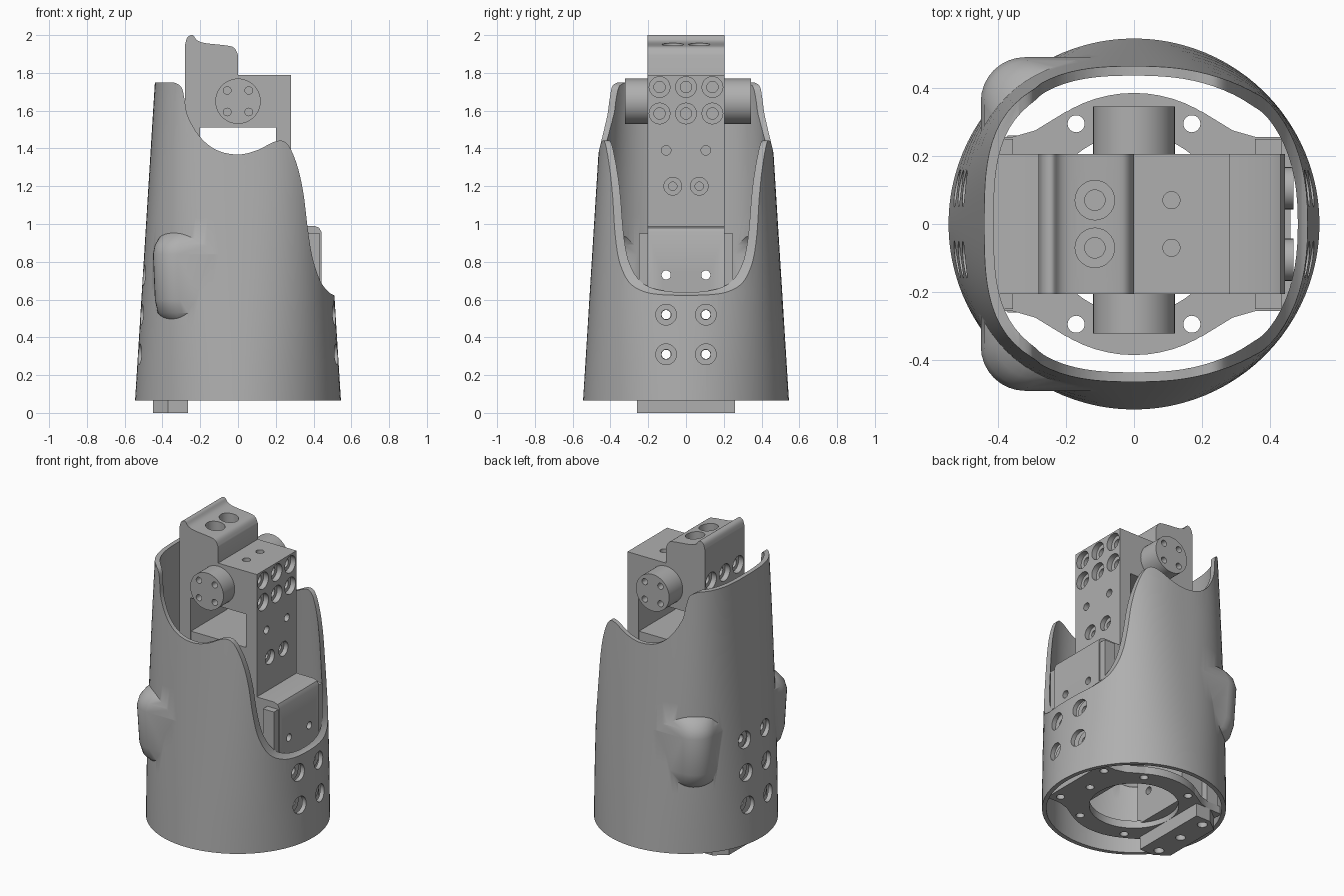
import bpy, bmesh, math
from mathutils import Vector, Matrix

if "Cube" in bpy.data.objects:
    bpy.data.objects.remove(bpy.data.objects["Cube"], do_unlink=True)

grey = bpy.data.materials.new("plain grey")
grey.use_nodes = True
grey.diffuse_color = (0.43, 0.43, 0.43, 1)
grey.node_tree.nodes["Principled BSDF"].inputs["Base Color"].default_value = (0.43, 0.43, 0.43, 1)

TURN = {"X": Matrix.Rotation(math.pi / 2, 4, "Y"),
        "Y": Matrix.Rotation(-math.pi / 2, 4, "X"), "Z": Matrix()}


def finish(name, bm):
    bmesh.ops.recalc_face_normals(bm, faces=bm.faces)
    mesh = bpy.data.meshes.new(name)
    bm.to_mesh(mesh)
    bm.free()
    mesh.materials.append(grey)
    ob = bpy.data.objects.new(name, mesh)
    bpy.context.collection.objects.link(ob)
    return ob


def loft(name, rings):
    """Closed solid through a stack of equal rings of points."""
    bm = bmesh.new()
    rows = [[bm.verts.new(p) for p in ring] for ring in rings]
    n = len(rows[0])
    for a, b in zip(rows, rows[1:]):
        for i in range(n):
            j = (i + 1) % n
            bm.faces.new((a[i], a[j], b[j], b[i]))
    bm.faces.new(rows[0])
    bm.faces.new(rows[-1])
    return finish(name, bm)


def prism_y(name, pts, half):
    return loft(name, [[(x, y, z) for x, z in pts] for y in (-half, half)])


def prism_z(name, pts, lo, hi):
    return loft(name, [[(x, y, z) for x, y in pts] for z in (lo, hi)])


def box(name, lo, hi):
    return prism_z(name, [(lo[0], lo[1]), (hi[0], lo[1]), (hi[0], hi[1]), (lo[0], hi[1])], lo[2], hi[2])


def rods(name, centres, axis, radius, length, segs=28):
    """Equal cylinders at several centres, in one object."""
    bm = bmesh.new()
    for c in centres:
        bmesh.ops.create_cone(bm, cap_ends=True, segments=segs, radius1=radius, radius2=radius,
                              depth=length, matrix=Matrix.Translation(c) @ TURN[axis])
    return finish(name, bm)


def combine(ob, tool, op="DIFFERENCE", keep=False):
    mod = ob.modifiers.new("cut", "BOOLEAN")
    mod.object, mod.operation, mod.solver = tool, op, "EXACT"
    bpy.context.view_layer.objects.active = ob
    bpy.ops.object.modifier_apply(modifier=mod.name)
    if not keep:
        bpy.data.objects.remove(tool, do_unlink=True)


def smooth(ob, angle=35):
    bpy.ops.object.select_all(action="DESELECT")
    ob.select_set(True)
    bpy.context.view_layer.objects.active = ob
    bpy.ops.object.shade_smooth_by_angle(angle=math.radians(angle))


def curve(pts, steps=6):
    """Smooth path through the points."""
    p = [Vector(q) for q in [pts[0]] + pts + [pts[-1]]]
    out = []
    for a, b, c, d in zip(p, p[1:], p[2:], p[3:]):
        for i in range(steps):
            t = i / steps
            out.append(0.5 * (2 * b + (c - a) * t + (2 * a - 5 * b + 4 * c - d) * t * t
                              + (3 * b - a - 3 * c + d) * t ** 3))
    return [tuple(v) for v in out] + [pts[-1]]


def sleeve(name, lo, hi, inset, levels=10, segs=96):
    """Tapered solid, round at the foot and squarer towards the top."""
    rings = []
    for k in range(levels + 1):
        z = lo + (hi - lo) * k / levels
        t = (z - 0.065) / 1.685
        radius, power = 0.545 - 0.105 * t - inset, 2 + 1.1 * max(t, 0)
        ring = []
        for i in range(segs):
            c, s = math.cos(2 * math.pi * i / segs), math.sin(2 * math.pi * i / segs)
            r = radius / (abs(c) ** power + abs(s) ** power) ** (1 / power)
            ring.append((r * c, r * s, z))
        rings.append(ring)
    return loft(name, rings)


def bulge(side, inset):
    """Rounded corner swelling on the shell wall."""
    rings = []
    for z, o in ((0.46, 0.11), (0.485, 0.06), (0.53, 0.025), (0.6, 0.01), (0.84, 0),
                 (0.89, 0.01), (0.93, 0.035), (0.99, 0.1)):
        o += inset
        cx, cy, r = 0.45 - o, 0.49 - o, 0.13
        ring = [(-0.05, 0.2), (-cx, 0.2)]
        for i in range(9):
            a = i / 8 * math.pi / 2
            ring.append((-cx + r - r * math.cos(a), cy - r + r * math.sin(a)))
        ring.append((-0.05, cy))
        rings.append([(x, y * side, z) for x, y in ring])
    return loft("bulge", rings)


# Tapered outer shell with corner swellings, hollowed
WALL = 0.028
shell = sleeve("outer_shell", 0.065, 2.0, 0)
for s in (1, -1):
    combine(shell, bulge(s, 0), "UNION")
combine(shell, sleeve("hollow", 0.0, 2.1, WALL))
for s in (1, -1):
    combine(shell, bulge(s, WALL))

# Sculpted rim, cut straight through from front to back
rim = curve([(-0.34, 1.75), (-0.3, 1.725), (-0.283, 1.66), (-0.265, 1.57), (-0.2, 1.46),
             (-0.11, 1.39), (0, 1.368), (0.1, 1.39), (0.2, 1.438), (0.26, 1.425), (0.31, 1.32),
             (0.345, 1.17), (0.37, 0.97), (0.395, 0.82), (0.435, 0.7), (0.48, 0.64), (0.515, 0.62)])
combine(shell, prism_y("rim_cutter", [(-1, 1.75)] + rim + [(1, 0.62), (1, 2.5), (-1, 2.5)], 1))

# Screw holes and bosses on both sides of the shell
SCREW_Y, ROWS = 0.105, (0.31, 0.52, 0.73)
for s, rows in ((1, ROWS[:2]), (-1, ROWS)):
    spots = [(s * 0.52, y, z) for z in rows for y in (-SCREW_Y, SCREW_Y)]
    combine(shell, rods("bores", spots, "X", 0.055, 0.25))
    spots = [(s * 0.454, y, z) for _, y, z in spots]
    boss = rods("shell_bosses", spots, "X", 0.062, 0.028)
    combine(boss, rods("holes", spots, "X", 0.026, 0.3))
    smooth(boss)
smooth(shell)

# Base plate: ring with side wings and screw holes
plate = rods("base_plate", [(0, 0, 0.11)], "Z", 0.385, 0.05, 64)
wings = [(0.46, 0.255), (0.36, 0.255), (0.29, 0.275), (0.2, 0.33)]
outline = wings + [(-x, y) for x, y in reversed(wings)]
outline += [(-x, -y) for x, y in outline]
combine(plate, prism_z("wings", outline, 0.085, 0.135), "UNION")
combine(plate, rods("bore", [(0, 0, 0.11)], "Z", 0.265, 0.3, 64))
holes = [(0.34 * math.cos(k * math.pi / 3), 0.34 * math.sin(k * math.pi / 3), 0.1) for k in range(6)]
holes += [(0.4, 0.2, 0.1), (0.4, -0.2, 0.1)]
combine(plate, rods("holes", holes, "Z", 0.025, 0.1))
smooth(plate)

# Tab under the plate, with clipped outer corners
tab = prism_z("bottom_tab", [(-0.265, -0.26), (-0.265, 0.26), (-0.37, 0.26), (-0.45, 0.2),
                             (-0.45, -0.2), (-0.37, -0.26)], 0, 0.085)
combine(tab, rods("holes", [(-0.36, y, 0) for y in (-0.2, 0, 0.2)], "Z", 0.03, 0.12))
smooth(tab)

# Arched frame: rear upright with raised head, front upright with block
HALF = 0.205
head = curve([(-0.28, 1.95), (-0.268, 1.988), (-0.24, 2.0), (-0.215, 1.972), (-0.17, 1.957),
              (-0.06, 1.945), (-0.02, 1.932), (0, 1.895)], 4)
rear = prism_y("rear_upright", [(-0.28, 0.12)] + head + [(0, 1.51), (-0.2, 1.51), (-0.2, 0.12)], HALF)
front = prism_y("front_upright", [(0, 1.51), (0, 1.79), (0.28, 1.79), (0.28, 0.12),
                                  (0.2, 0.12), (0.2, 1.51)], HALF)
motor = box("motor_body", (-0.2, -0.2, 0.5), (0.2, 0.2, 1.29))

# Lower clamps and their ears on both sides
clamps = []
for s, side in ((1, "front"), (-1, "rear")):
    profile = [(0.28, 0.12), (0.28, 0.99), (0.405, 0.99), (0.43, 0.98), (0.443, 0.955), (0.443, 0.12)]
    clamps.append(prism_y(side + "_clamp", [(s * x, z) for x, z in profile], HALF))
    x0, x1 = sorted((s * 0.355, s * 0.435))
    for y in (-0.225, 0.225):
        box(side + "_ear", (x0, y - 0.025, 0.12), (x1, y + 0.025, 0.95))

# Long screw holes running through the whole inner assembly
inner_parts = [rear, front, motor] + clamps
through = rods("through", [(0, y, z) for z in ROWS for y in (-SCREW_Y, SCREW_Y)], "X", 0.024, 1.2)
for ob in inner_parts:
    combine(ob, through, keep=True)
bpy.data.objects.remove(through, do_unlink=True)

# Counterbored holes on the upright faces
for s, ob in ((1, front), (-1, rear)):
    x = s * 0.28
    big = [(x, y, z) for z in (1.585, 1.725) for y in (-0.14, 0, 0.14)]
    mid = [(x, y, 1.2) for y in (-0.07, 0.07)]
    small = [(x, y, 1.39) for y in (-SCREW_Y, SCREW_Y)]
    for spots, r, depth in ((big, 0.055, 0.07), (big, 0.03, 0.13), (mid, 0.047, 0.06),
                            (mid, 0.022, 0.11), (small, 0.025, 0.09)):
        combine(ob, rods("holes", spots, "X", r, depth))

# Holes in the top faces
combine(rear, rods("holes", [(-0.115, y, 1.95) for y in (-0.07, 0.07)], "Z", 0.058, 0.12))
combine(rear, rods("holes", [(-0.115, y, 1.9) for y in (-0.07, 0.07)], "Z", 0.03, 0.12))
combine(front, rods("holes", [(0.11, y, 1.79) for y in (-0.07, 0.07)], "Z", 0.025, 0.08))
for ob in inner_parts:
    smooth(ob)

# Pivot drums with four end holes, the rear one slightly longer
for s, end in ((1, 0.345), (-1, 0.322)):
    drum = rods("pivot_drum", [(0, s * (0.2 + end) / 2, 1.65)], "Y", 0.12, end - 0.2, 48)
    spots = [(x, s * end, 1.65 + z) for x in (-0.057, 0.057) for z in (-0.057, 0.057)]
    combine(drum, rods("holes", spots, "Y", 0.02, 0.1))
    smooth(drum)
